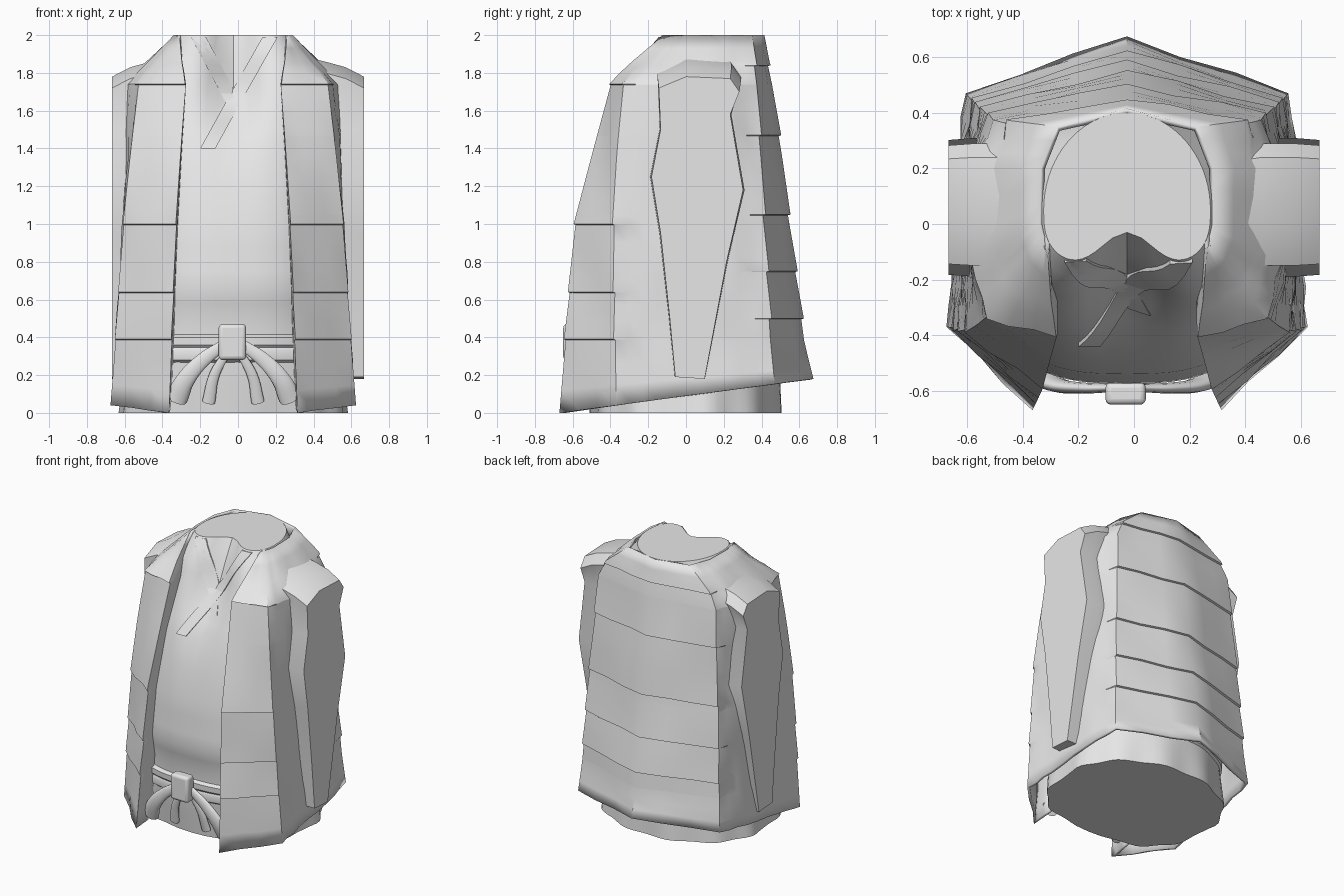
import bpy, bmesh, math
from mathutils import Vector

if "Cube" in bpy.data.objects:
    bpy.data.objects.remove(bpy.data.objects["Cube"])

cloth = bpy.data.materials.new("light_grey_cloth")
cloth.use_nodes = True
GREY = (0.8, 0.8, 0.8, 1)
cloth.diffuse_color = GREY
cloth.node_tree.nodes["Principled BSDF"].inputs["Base Color"].default_value = GREY
CX = -0.025  # the garment hangs slightly off centre


def finish(obj, angle=38):
    obj.data.materials.append(cloth)
    bpy.ops.object.select_all(action="DESELECT")
    obj.select_set(True)
    bpy.context.view_layer.objects.active = obj
    bpy.ops.object.shade_smooth_by_angle(angle=math.radians(angle))
    return obj


def loft(name, rings, closed=True, caps=False, thickness=0, angle=38):
    bm = bmesh.new()
    rows = [[bm.verts.new(p) for p in ring] for ring in rings]
    n = len(rows[0])
    for low, high in zip(rows, rows[1:]):
        for i in range(n if closed else n - 1):
            j = (i + 1) % n
            bm.faces.new((low[i], low[j], high[j], high[i]))
    if caps:
        bm.faces.new(rows[0][::-1])
        bm.faces.new(rows[-1])
    bmesh.ops.recalc_face_normals(bm, faces=bm.faces)
    mesh = bpy.data.meshes.new(name)
    bm.to_mesh(mesh)
    bm.free()
    obj = bpy.data.objects.new(name, mesh)
    bpy.context.collection.objects.link(obj)
    if thickness:
        mod = obj.modifiers.new("thickness", "SOLIDIFY")
        mod.thickness = thickness
        mod.offset = -1
    return finish(obj, angle)


def blend(table, z):
    """Interpolate the rows of a table keyed by height."""
    keys = sorted(table)
    z = min(max(z, keys[0]), keys[-1])
    for a, b in zip(keys, keys[1:]):
        if z <= b:
            t = (z - a) / (b - a)
            return [p + (q - p) * t for p, q in zip(table[a], table[b])]


# Inner robe: half width, front, back and neck hollow by height
ROBE = {0: (.6, -.5, .51, 0), .25: (.57, -.53, .5, 0), .5: (.55, -.54, .5, 0),
        .66: (.55, -.575, .5, 0), 1: (.54, -.54, .48, 0), 1.4: (.52, -.44, .45, .02),
        1.7: (.48, -.32, .42, .13), 1.86: (.41, -.26, .4, .15), 2: (.3, -.17, .4, .14)}
SQUARE = 2.8  # fullness of the chest outline


def chest_y(x, z, grow=0):
    w, front, back, hollow = blend(ROBE, z)
    k = max(0, 1 - abs(x / (w + grow)) ** SQUARE) ** (1 / SQUARE)
    return .05 - (.05 - front + grow) * k + hollow * math.exp(-(x / .13) ** 2)


def robe_ring(z, grow=0, count=72):
    w, front, back, hollow = blend(ROBE, z)
    ring = []
    for i in range(count):
        a = math.tau * i / count
        fold = 1 + .02 * math.sin(a * 11) * max(0, 1 - z / .4)
        c, s = math.cos(a), math.sin(a)
        if s < 0:
            x = (w + grow) * math.copysign(abs(c) ** (2 / SQUARE), c)
            y = chest_y(x, z, grow)
        else:
            x, y = (w + grow) * c, .05 + (back - .05 + grow) * s
        ring.append((CX + x * fold, y * fold, z))
    return ring


robe_heights = [0, .06, .15, .25, .4, .5, .58, .66, .75, .88, 1, 1.2, 1.4, 1.5, 1.6, 1.7, 1.78, 1.86, 1.93, 2]
loft("inner_robe", [robe_ring(z) for z in robe_heights], caps=True)

# Sash wrapped in two bands
loft("sash", [robe_ring(z, g) for z, g in
              ((.26, -.01), (.28, .015), (.33, .02), (.345, .012), (.36, .025), (.4, .025), (.42, -.01))])

# Jacket: half outlines by height, from front opening round to spine
JACKET = {
    0: (.33, -.5, .34, -.67, .65, -.37, .63, -.15, .62, .2, .58, .47, 0, .675),
    1: (.29, -.45, .3, -.585, .58, -.38, .585, -.15, .58, .2, .53, .41, 0, .545),
    1.4: (.27, -.36, .275, -.485, .54, -.36, .57, -.14, .57, .2, .5, .39, 0, .5),
    1.75: (.25, -.26, .25, -.395, .5, -.33, .56, -.13, .56, .2, .48, .37, 0, .45),
    1.86: (.27, -.18, .27, -.28, .4, -.2, .45, -.1, .46, .2, .42, .36, 0, .43),
    2: (.27, 0, .285, -.12, .3, -.06, .315, 0, .31, .2, .25, .35, 0, .415)}
FRONT_STEPS = (.39, .64, 1, 1.74)
BACK_STEPS = (.5, .75, 1.05, 1.47, 1.84)


def flare(z, steps):
    """Each tier swells towards its lower edge and overlaps the next."""
    below = max([s for s in steps if s <= z], default=0)
    above = min([s for s in steps if s > z], default=2)
    return .014 * (above - z) / (above - below) if below else 0


def half_outline(z, side):
    flat = blend(JACKET, z)
    corners = [Vector((flat[i], flat[i + 1])) for i in range(0, len(flat), 2)]
    pts = []
    for a, b in zip(corners, corners[1:]):
        pts += [a.lerp(b, t / 3) for t in range(3)]
    pts.append(corners[-1])
    front, back = flare(z, FRONT_STEPS), flare(z, BACK_STEPS)
    out = []
    for i, p in enumerate(pts):
        if 3 <= i <= 6:  # tiered front panel
            p += Vector((.3, -.7)) * front
        elif i >= 15:  # tiered back panel
            p += Vector((0 if i == 18 else .3, 1)) * back
        if i % 3 and i > 3 and z < 1.9:  # soft creases
            p += p.normalized() * .008 * math.sin(9 * z + 2.4 * i + side)
        hem = .09 + .134 * p.y
        out.append((CX + side * p.x, p.y, z + hem * max(0, 1 - z / .38)))
    return out


heights = [0, .12, .25, .57, .7, .82, .9, 1.15, 1.25, 1.35, 1.6, 1.68, 1.8, 1.86, 1.93, 2]
for step in FRONT_STEPS + BACK_STEPS:
    heights += [step - .004, step]
jacket_rings = [half_outline(z, -1) + half_outline(z, 1)[-2::-1] for z in sorted(heights)]
loft("jacket", jacket_rings, closed=False, thickness=.02)

# Hanging sleeves: side outline swept outwards from the shoulder
SLEEVE = [(-.15, 1.74), (0, 1.8), (.24, 1.79), (.29, 1.72), (.24, 1.58), (.31, 1.18), (.22, .8),
          (.1, .18), (-.06, .19), (-.09, .5), (-.14, .95), (-.19, 1.25), (-.14, 1.5)]
for side, name in ((1, "left_sleeve"), (-1, "right_sleeve")):
    rings = []
    for x, scale, lift in ((.34, .9, .09), (.46, 1, .06), (.57, 1, .03), (.667, .97, -.02)):
        rings.append([(side * x, .05 + (y - .05) * scale, z + (lift if z > 1.7 else 0)) for y, z in SLEEVE])
    loft(name, rings, caps=True, angle=45)


# Robe lapels laid over the chest
def lapel(name, path, width, out):
    rings = []
    for a, b in zip(path, path[1:]):
        for k in range(7):
            x, z = Vector(a).lerp(Vector(b), k / 6)
            rings.append([(px, chest_y(px - CX, z) - o, z) for px, o in
                          ((x, out), (x + width, out), (x + width, -.01), (x, -.01))])
    loft(name, rings, caps=True)


lapel("right_lapel", [(-.25, 1.99), (-.09, 1.69), (-.02, 1.56)], .08, .008)
lapel("left_lapel", [(.13, 1.99), (-.04, 1.69), (-.2, 1.4)], .08, .014)


# Sash ribbons: flattened tapering curves
def ribbon(name, path, width):
    curve = bpy.data.curves.new(name, "CURVE")
    curve.dimensions = "3D"
    curve.bevel_depth = width
    curve.bevel_resolution = 3
    curve.use_fill_caps = True
    spline = curve.splines.new("BEZIER")
    spline.bezier_points.add(len(path) - 1)
    for i, (point, (x, y, z)) in enumerate(zip(spline.bezier_points, path)):
        point.co = (x, y * 2, z)
        point.handle_left_type = point.handle_right_type = "AUTO"
        point.radius = .7 + .25 * i
    obj = bpy.data.objects.new(name, curve)
    obj.scale.y = .5
    bpy.context.collection.objects.link(obj)
    bpy.ops.object.select_all(action="DESELECT")
    obj.select_set(True)
    bpy.context.view_layer.objects.active = obj
    bpy.ops.object.convert(target="MESH")
    finish(bpy.context.object)


for side, name in ((1, "left"), (-1, "right")):
    ribbon(name + "_loop", [(CX + side * x, y, z) for x, y, z in
                            ((.05, -.59, .36), (.16, -.59, .28), (.25, -.58, .18), (.3, -.55, .08))], .042)
    ribbon(name + "_tail", [(CX + side * x, y, z) for x, y, z in
                            ((.04, -.57, .31), (.1, -.55, .2), (.13, -.52, .06))], .03)

# Sash knot
bpy.ops.mesh.primitive_cube_add(size=1, location=(-.03, -.61, .375))
knot = bpy.context.object
knot.name = "sash_knot"
knot.scale = (.145, .08, .19)
bpy.ops.object.transform_apply(location=False, rotation=False, scale=True)
bevel = knot.modifiers.new("soft_edges", "BEVEL")
bevel.width = .02
bevel.segments = 3
finish(knot)
